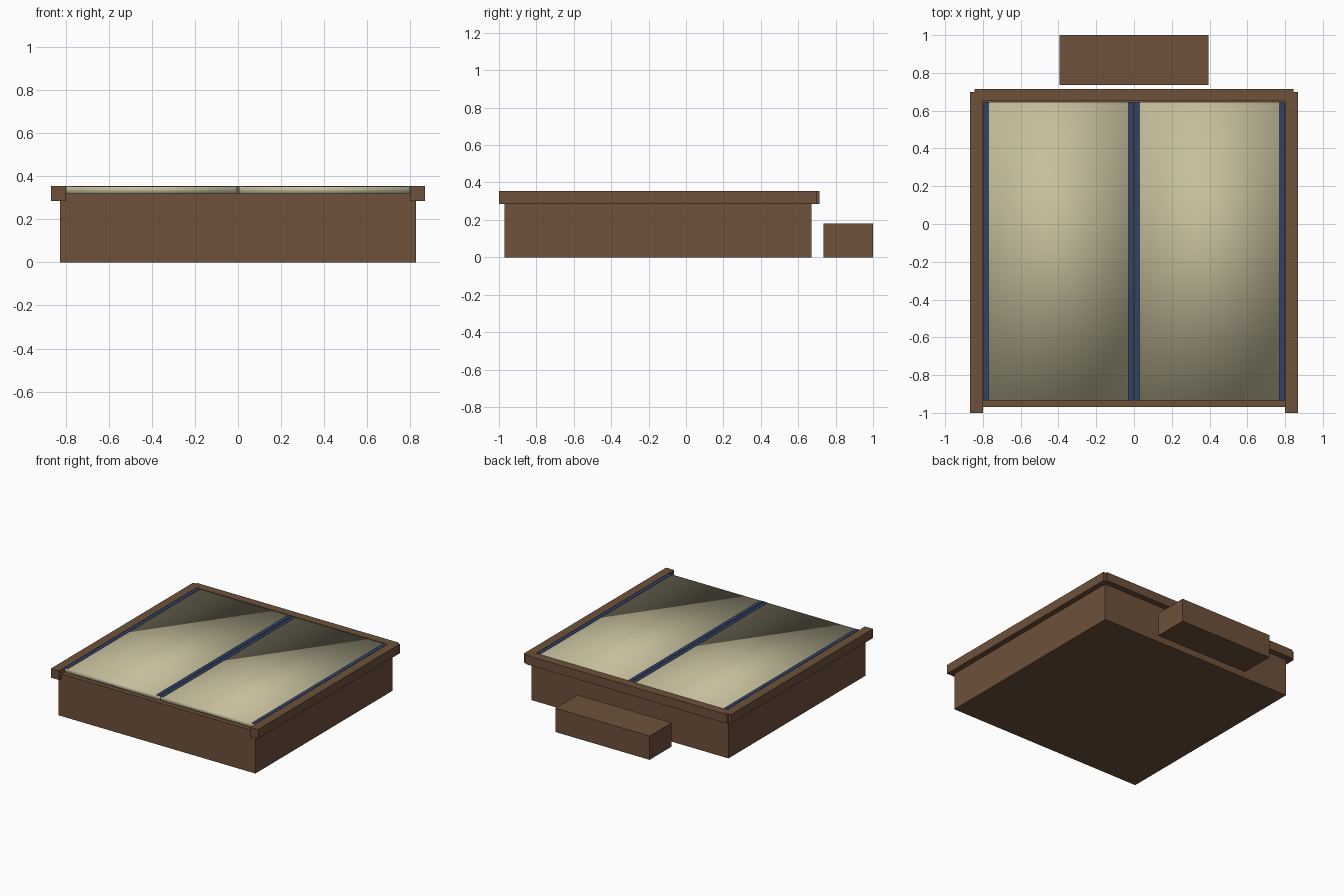
import bpy

if "Cube" in bpy.data.objects:
    bpy.data.objects.remove(bpy.data.objects["Cube"])


def mat(name, c):
    m = bpy.data.materials.new(name)
    m.diffuse_color = (*c, 1)
    m.use_nodes = True
    m.node_tree.nodes["Principled BSDF"].inputs["Base Color"].default_value = m.diffuse_color
    return m


BROWN = mat("wood_brown", (0.155, 0.082, 0.042))
BEIGE = mat("cover_beige", (0.56, 0.51, 0.33))
BLUE = mat("strip_navy", (0.03, 0.055, 0.14))


def box(name, x0, x1, y0, y1, z0, z1, m, smooth=False):
    bpy.ops.mesh.primitive_cube_add(
        size=1, location=((x0 + x1) / 2, (y0 + y1) / 2, (z0 + z1) / 2))
    o = bpy.context.object
    o.name = name
    o.scale = (x1 - x0, y1 - y0, z1 - z0)
    bpy.ops.object.transform_apply(location=False, rotation=False, scale=True)
    o.data.materials.append(m)
    if smooth:
        bpy.ops.object.shade_smooth()
    return o


# Main body and step behind it
box("tub_body", -0.825, 0.825, -0.97, 0.67, 0, 0.32, BROWN)
box("step", -0.395, 0.395, 0.735, 1.0, 0, 0.18, BROWN)

# Rim rails: back and both sides
box("back_rail", -0.845, 0.845, 0.65, 0.715, 0.286, 0.354, BROWN)
for side, s in (("left", -1), ("right", 1)):
    a, b = sorted((s * 0.80, s * 0.867))
    box(side + "_rail", a, b, -1.0, 0.70, 0.285, 0.355, BROWN)

    # Soft cover panel, smooth shaded all round
    a, b = sorted((s * 0.004, s * 0.797))
    box(side + "_cover", a, b, -0.935, 0.645, 0.318, 0.353, BEIGE, True)

    # Thin strips along both long edges of the panel
    for part, p, q in (("inner", 0.003, 0.029), ("outer", 0.77, 0.797)):
        a, b = sorted((s * p, s * q))
        box(f"{side}_{part}_strip", a, b, -0.935, 0.645, 0.352, 0.355, BLUE)
